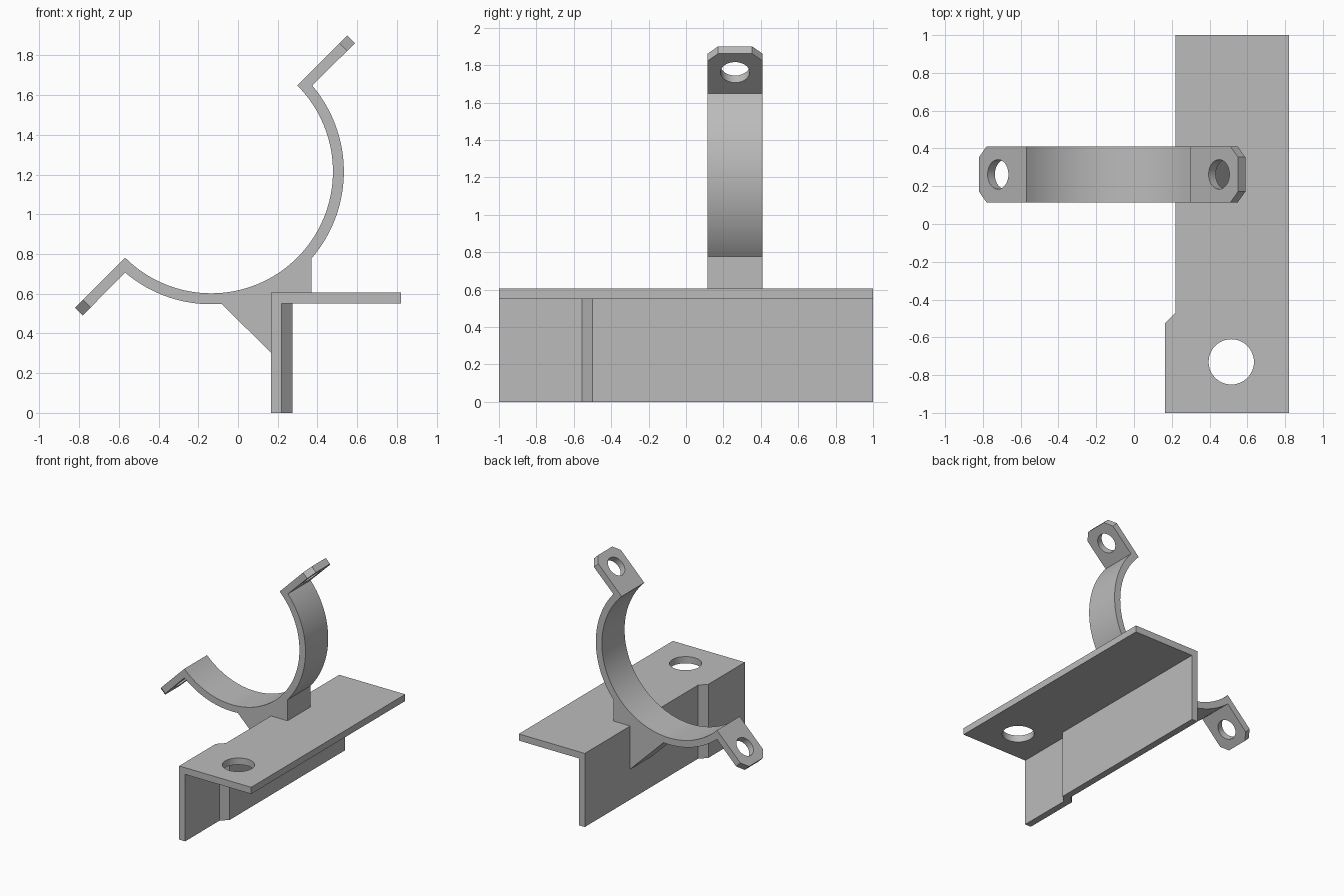
import bpy, bmesh, math
from mathutils import Vector, Matrix

cube = bpy.data.objects.get("Cube")
if cube:
    bpy.data.objects.remove(cube, do_unlink=True)

grey = bpy.data.materials.new("plain_grey")
grey.use_nodes = True
COLOUR = (0.5, 0.5, 0.5, 1)
grey.diffuse_color = COLOUR
grey.node_tree.nodes["Principled BSDF"].inputs["Base Color"].default_value = COLOUR


def prism(name, points, axis, low, high):
    """Extrude a closed outline along y (outline in x, z) or z (outline in x, y)."""
    place = (lambda a, b: (a, low, b)) if axis == "y" else (lambda a, b: (a, b, low))
    offset = (0, high - low, 0) if axis == "y" else (0, 0, high - low)
    bm = bmesh.new()
    face = bm.faces.new([bm.verts.new(place(a, b)) for a, b in points])
    new = bmesh.ops.extrude_face_region(bm, geom=[face])["geom"]
    bmesh.ops.translate(bm, vec=offset, verts=[v for v in new if isinstance(v, bmesh.types.BMVert)])
    bmesh.ops.recalc_face_normals(bm, faces=bm.faces)
    mesh = bpy.data.meshes.new(name)
    bm.to_mesh(mesh)
    bm.free()
    mesh.materials.append(grey)
    obj = bpy.data.objects.new(name, mesh)
    bpy.context.collection.objects.link(obj)
    return obj


def activate(obj):
    bpy.ops.object.select_all(action="DESELECT")
    obj.select_set(True)
    bpy.context.view_layer.objects.active = obj


def cut(obj, cutter):
    """Subtract the cutter from the part, then discard it."""
    cutter.hide_render = True
    activate(obj)
    mod = obj.modifiers.new("cut", "BOOLEAN")
    mod.operation, mod.solver, mod.object = "DIFFERENCE", "EXACT", cutter
    bpy.ops.object.modifier_apply(modifier=mod.name)
    bpy.data.objects.remove(cutter, do_unlink=True)


def drill(obj, centre, direction, radius, depth):
    """Cut a round hole through the part."""
    ring = [(radius * math.cos(math.tau * i / 48), radius * math.sin(math.tau * i / 48)) for i in range(48)]
    cutter = prism("drill", ring, "z", -depth, depth)
    turn = Vector(direction).to_track_quat("Z", "Y").to_matrix().to_4x4()
    cutter.data.transform(Matrix.Translation(centre) @ turn)
    cut(obj, cutter)


def smooth(obj):
    activate(obj)
    bpy.ops.object.shade_smooth_by_angle(angle=math.radians(30))


# Angle bracket: stepped outline, hollowed below the top plate
T = 0.055
bracket = prism("angle_bracket", [(0.165, -1), (0.82, -1), (0.82, 1), (0.22, 1),
                                  (0.22, -0.47), (0.165, -0.525)], "z", 0, 0.605)
cut(bracket, prism("hollow", [(0.22, -1.1), (1, -1.1), (1, 1.1), (0.275, 1.1),
                              (0.275, -0.5), (0.22, -0.555)], "z", -0.1, 0.55))
drill(bracket, (0.515, -0.73, 0.58), (0, 0, 1), 0.12, 0.15)
smooth(bracket)

# Half-round clamp with two ears and a supporting gusset, as one profile
CX, CZ, INNER, OUTER = -0.135, 1.215, 0.613, 0.668
FRONT, BACK = 0.115, 0.41
EAR = 0.252
step = T / math.sqrt(2)
corner = INNER / math.sqrt(2)


def arc(radius, start, end, count):
    angles = [start + (end - start) * i / count for i in range(count + 1)]
    return [(CX + radius * math.cos(a), CZ + radius * math.sin(a)) for a in angles]


def mirrored(points):
    """Reflect profile points across the clamp's diagonal axis."""
    return [(CX - (z - CZ), CZ - (x - CX)) for x, z in points]


tip = [(CX + corner + EAR, CZ + corner + EAR),
       (CX + corner + EAR + step, CZ + corner + EAR - step)]
ear_angle = math.asin(corner / OUTER)
foot_angle = -math.acos((0.37 - CX) / OUTER)
gusset_angle = -math.acos((-0.083 - CX) / OUTER)
profile = arc(INNER, math.pi / 4, -math.pi * 3 / 4, 64)
profile += mirrored(tip)
profile += arc(OUTER, -math.pi / 2 - ear_angle, gusset_angle, 24)
profile += [(0.22, 0.25), (0.24, 0.25), (0.24, 0.58), (0.37, 0.58)]
profile += arc(OUTER, foot_angle, ear_angle, 40)
profile += tip[::-1]
clamp = prism("clamp", profile, "y", FRONT, BACK)

# Clipped corners on the ear tips
bm = bmesh.new()
bm.from_mesh(clamp.data)
ends = tip + mirrored(tip)
at_tip = lambda v: any(math.dist((v.co.x, v.co.z), p) < 1e-4 for p in ends)
corners = [e for e in bm.edges if all(at_tip(v) for v in e.verts)
           and abs(e.verts[0].co.y - e.verts[1].co.y) < 1e-4]
bmesh.ops.bevel(bm, geom=corners, offset=0.056, segments=1, affect="EDGES")
bm.to_mesh(clamp.data)
bm.free()

# Bolt holes through both ears
reach = corner + 0.1515
hole = [(CX + reach + step / 2, CZ + reach - step / 2)]
for x, z in hole + mirrored(hole):
    drill(clamp, (x, (FRONT + BACK) / 2, z), (1, 0, -1), 0.078, 0.1)
smooth(clamp)
